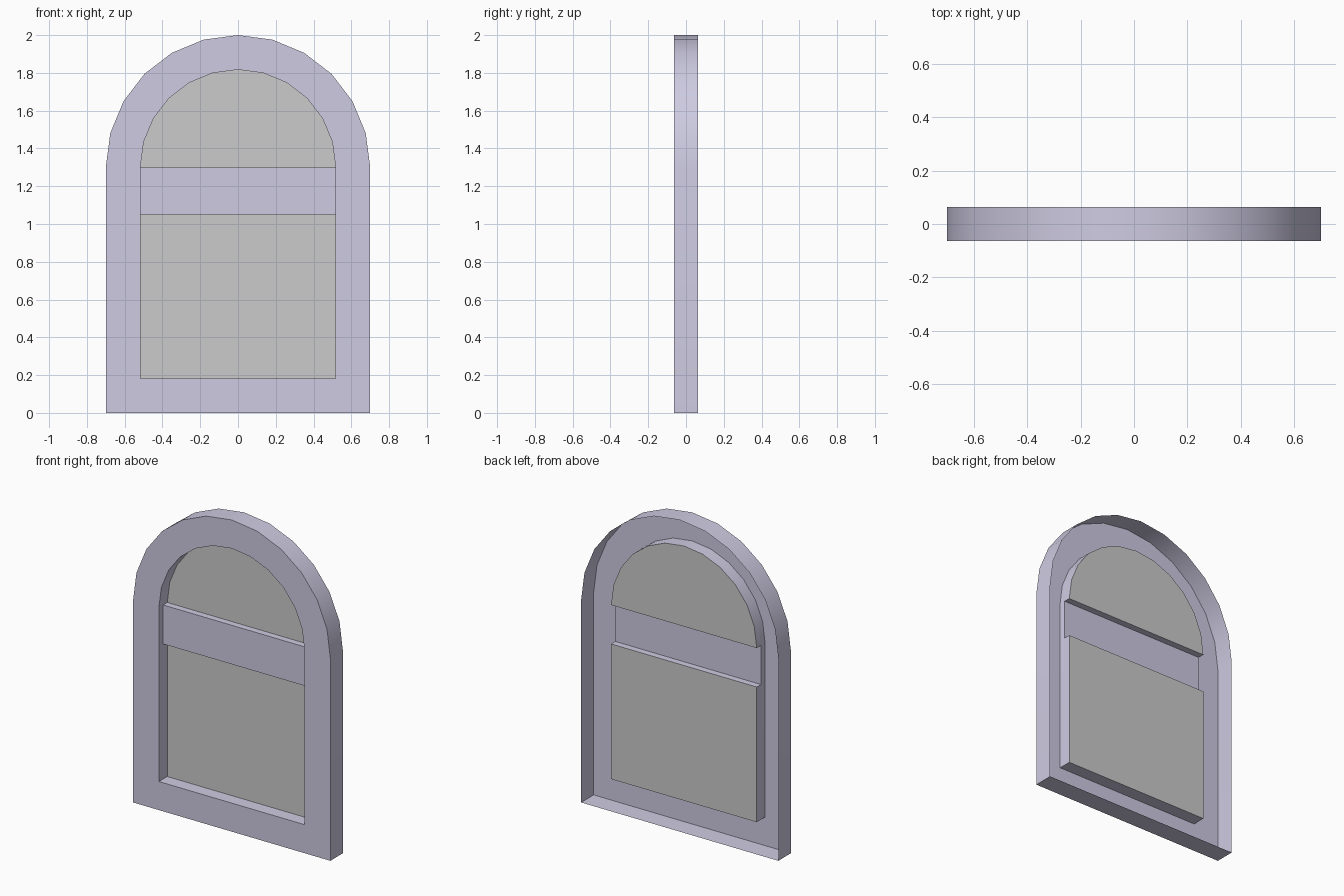
import bpy, bmesh, math

if "Cube" in bpy.data.objects:
    bpy.data.objects.remove(bpy.data.objects["Cube"])

D = 0.127                        # total depth
Y_FRONT, Y_BACK = -D / 2, D / 2
Y_BAR, Y_PANE = -D / 6, D / 6    # crossbar plane, pane plane
R_OUT, R_IN, SPRING = 0.70, 0.517, 1.30
BAR_LOW, SILL = 1.05, 0.183

purple = bpy.data.materials.new("painted_frame")
purple.diffuse_color = (0.62, 0.60, 0.76, 1)
purple.use_nodes = True
purple.node_tree.nodes["Principled BSDF"].inputs["Base Color"].default_value = purple.diffuse_color


def arch(r, bottom=None):
    """Anticlockwise outline: 12-sided half circle, plus optional straight legs."""
    pts = [(r * math.cos(math.pi * i / 12), SPRING + r * math.sin(math.pi * i / 12))
           for i in range(13)]
    if bottom is not None:
        pts = [(r, bottom)] + pts + [(-r, bottom)]
    return pts


def rect(r, low, high):
    return [(-r, low), (r, low), (r, high), (-r, high)]


def shell(name, loops, cap=False, mat=None):
    """Bridge a series of (outline, y) loops; optionally fill the last one."""
    bm = bmesh.new()
    rings = [[bm.verts.new((x, y, z)) for x, z in pts] for pts, y in loops]
    for a, b in zip(rings, rings[1:]):
        n = len(a)
        for i in range(n):
            j = (i + 1) % n
            bm.faces.new((a[i], a[j], b[j], b[i]))
    if cap:
        bm.faces.new(rings[-1])
    me = bpy.data.meshes.new(name)
    bm.to_mesh(me)
    bm.free()
    ob = bpy.data.objects.new(name, me)
    bpy.context.collection.objects.link(ob)
    if mat:
        me.materials.append(mat)
    bpy.ops.object.select_all(action='DESELECT')
    ob.select_set(True)
    bpy.context.view_layer.objects.active = ob
    bpy.ops.object.shade_smooth_by_angle(angle=math.radians(30))
    return ob


# Arched frame: outer wall, front face and first reveal, open at the back
outer, inner = arch(R_OUT, 0), arch(R_IN, SILL)
shell("arched_frame", [(outer, Y_BACK), (outer, Y_FRONT),
                       (inner, Y_FRONT), (inner, Y_BAR)], mat=purple)

# Crossbar between the two panes
shell("crossbar", [(rect(R_IN, BAR_LOW, SPRING), Y_BAR)], cap=True, mat=purple)

# Each pane sits at the back of its own deeper reveal
for name, outline in (("lower", rect(R_IN, SILL, BAR_LOW)), ("upper", arch(R_IN))):
    shell(name + "_reveal", [(outline, Y_BAR), (outline, Y_PANE)], mat=purple)
    shell(name + "_pane", [(outline, Y_PANE)], cap=True)
